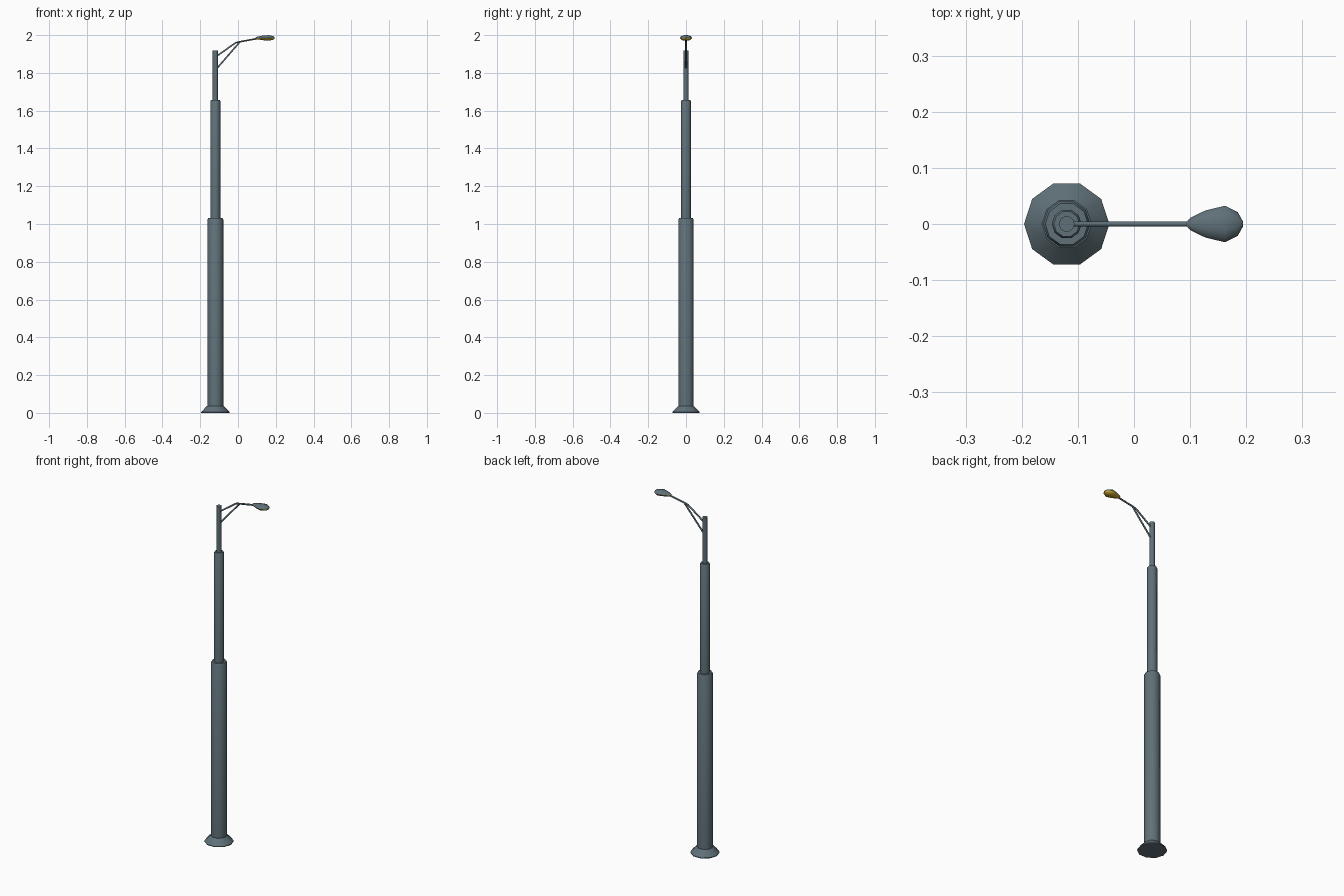
import bpy, bmesh, math
from mathutils import Vector

if "Cube" in bpy.data.objects:
    bpy.data.objects.remove(bpy.data.objects["Cube"])

PX = -0.12  # pole axis


def material(name, rgb):
    m = bpy.data.materials.new(name)
    m.diffuse_color = (*rgb, 1)
    m.use_nodes = True
    m.node_tree.nodes["Principled BSDF"].inputs["Base Color"].default_value = m.diffuse_color
    return m


steel = material("slate_steel", (0.115, 0.165, 0.19))
amber = material("amber_lens", (0.56, 0.36, 0.03))


def finish(name, bm, mats, angle=40):
    bmesh.ops.recalc_face_normals(bm, faces=bm.faces)
    me = bpy.data.meshes.new(name)
    bm.to_mesh(me)
    bm.free()
    for m in mats:
        me.materials.append(m)
    ob = bpy.data.objects.new(name, me)
    bpy.context.collection.objects.link(ob)
    bpy.ops.object.select_all(action='DESELECT')
    ob.select_set(True)
    bpy.context.view_layer.objects.active = ob
    bpy.ops.object.shade_smooth_by_angle(angle=math.radians(angle))
    return ob


def loft(bm, rings):
    """Bridge equal-length rings of points and cap both ends."""
    vs = [[bm.verts.new(p) for p in r] for r in rings]
    n = len(vs[0])
    for a, b in zip(vs, vs[1:]):
        for i in range(n):
            bm.faces.new((a[i], a[(i + 1) % n], b[(i + 1) % n], b[i]))
    bm.faces.new(vs[0][::-1])
    bm.faces.new(vs[-1])


def turned(name, profile, n=10):
    bm = bmesh.new()
    loft(bm, [[(PX + r * math.cos(math.tau * i / n), r * math.sin(math.tau * i / n), z)
               for i in range(n)] for r, z in profile])
    return finish(name, bm, [steel])


def rod(name, path, r, n=6):
    """Tube in the xz plane through (x, z) points."""
    pts = [Vector((x, 0, z)) for x, z in path]
    rings = []
    for k, p in enumerate(pts):
        d = (pts[min(k + 1, len(pts) - 1)] - pts[max(k - 1, 0)]).normalized()
        up = Vector((-d.z, 0, d.x))
        rings.append([p + r * (math.cos(math.tau * i / n) * Vector((0, 1, 0))
                               + math.sin(math.tau * i / n) * up) for i in range(n)])
    bm = bmesh.new()
    loft(bm, rings)
    return finish(name, bm, [steel], 65)


# Stepped pole
turned("base_flange", [(0.076, 0), (0.076, 0.004), (0.044, 0.037)])
turned("lower_pole", [(0.042, 0.03), (0.042, 1.024), (0.038, 1.032)])
turned("middle_pole", [(0.0265, 1.02), (0.0265, 1.65), (0.023, 1.657)])
turned("upper_pole", [(0.0140, 1.64), (0.0140, 1.918)])

# Bent arm and diagonal brace
rod("lamp_arm", [(-0.115, 1.887), (-0.012, 1.96), (0.015, 1.966), (0.11, 1.983)], 0.0048)
rod("arm_brace", [(-0.115, 1.82), (0.008, 1.962)], 0.0048)

# Teardrop lamp head: steel shell above, amber lens below
N = 10
bm = bmesh.new()
outline = [(0.0935, 0.003), (0.10, 0.011), (0.127, 0.024), (0.162, 0.0325),
           (0.185, 0.021), (0.1945, 0.004)]
loft(bm, [[(x, w * math.cos(math.tau * i / N),
            1.985 + 0.0155 * (w / 0.0325) ** 0.8 * math.sin(math.tau * i / N))
           for i in range(N)] for x, w in outline])
bm.normal_update()
for f in bm.faces:
    f.material_index = 1 if f.calc_center_median().z < 1.9845 else 0
finish("lamp_head", bm, [steel, amber])
